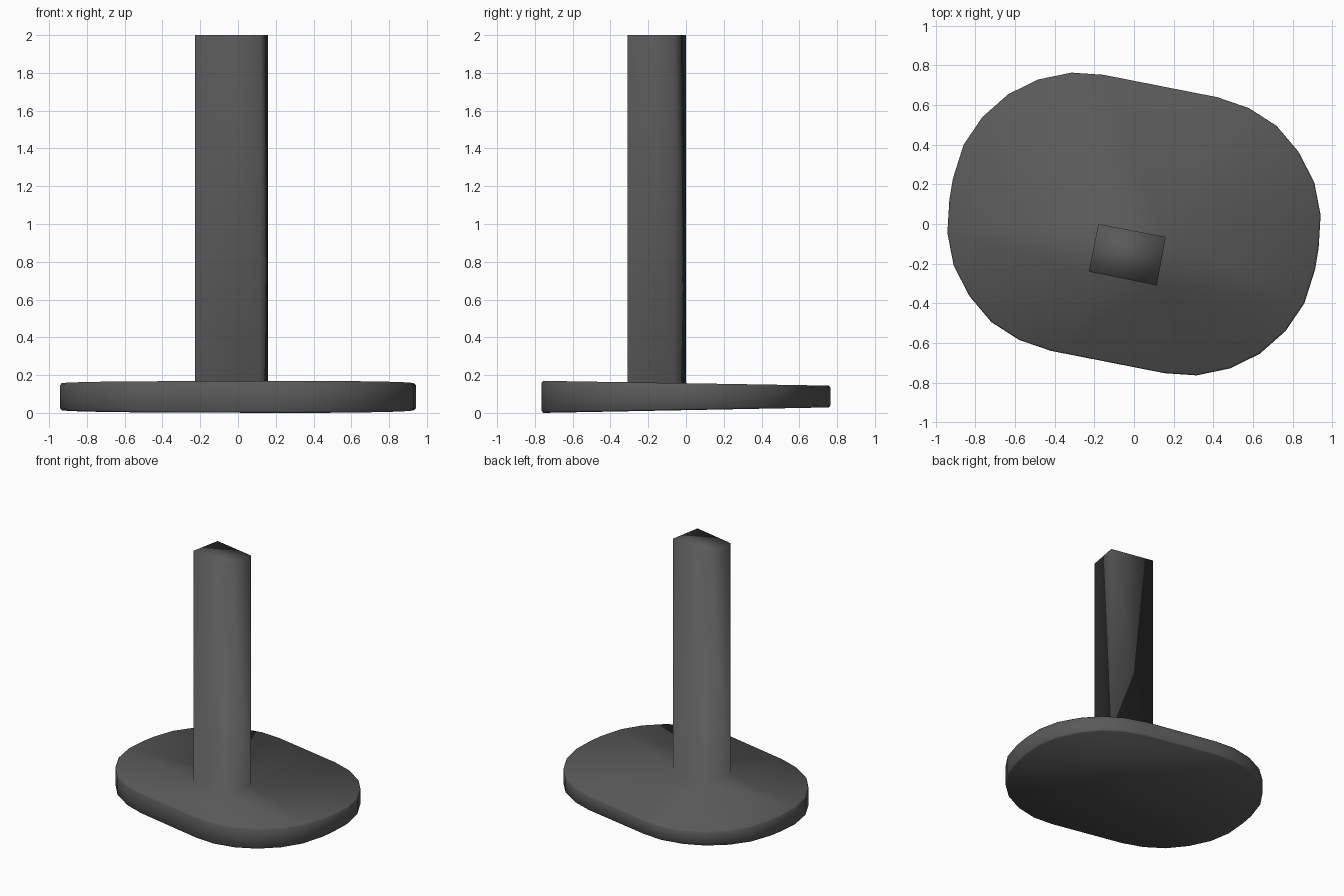
import bpy, bmesh

if "Cube" in bpy.data.objects:
    bpy.data.objects.remove(bpy.data.objects["Cube"])

# One half of the skewed oval base outline; the other half is its 180 degree turn
half = [(0.42, 0.64), (0.58, 0.585), (0.72, 0.495), (0.83, 0.365), (0.91, 0.21),
        (0.942, 0.045), (0.932, -0.12), (0.914, -0.23), (0.86, -0.40),
        (0.765, -0.54), (0.635, -0.655), (0.485, -0.729), (0.315, -0.764), (0.155, -0.753)]
outline = half + [(-x, -y) for x, y in half]
post = [(-0.18, 0.0), (0.16, -0.065), (0.115, -0.31), (-0.228, -0.24)]


def top_z(y):
    return 0.157 - 0.0165 * y


def bottom_z(y):
    return 0.0145 + 0.019 * y


bm = bmesh.new()


def loop(points, height, scale=1.0):
    verts = [bm.verts.new((x * scale, y * scale, height(y))) for x, y in points]
    edges = [bm.edges.new((verts[i - 1], verts[i])) for i in range(len(verts))]
    return verts, edges


def wall(low, high):
    for i in range(len(low)):
        bm.faces.new((low[i - 1], low[i], high[i], high[i - 1]))


# Tapered base slab with slightly eased rims
under, _ = loop(outline, bottom_z, 0.99)
low, _ = loop(outline, lambda y: bottom_z(y) + 0.01)
high, _ = loop(outline, lambda y: top_z(y) - 0.01)
rim, rim_edges = loop(outline, top_z, 0.99)
# Post growing out of the base top
foot, foot_edges = loop(post, top_z)
head, _ = loop(post, lambda y: 2.0)

bmesh.ops.triangle_fill(bm, edges=rim_edges + foot_edges, use_beauty=True)
wall(under, low)
wall(low, high)
wall(high, rim)
wall(foot, head)
bm.faces.new(under)
bm.faces.new(head)
bmesh.ops.recalc_face_normals(bm, faces=bm.faces[:])
for f in bm.faces:
    f.smooth = True

mesh = bpy.data.meshes.new("base_with_post")
bm.to_mesh(mesh)
bm.free()
obj = bpy.data.objects.new("base_with_post", mesh)
bpy.context.collection.objects.link(obj)

# Dark grey finish
dark = bpy.data.materials.new("dark_grey")
dark.diffuse_color = (0.1, 0.1, 0.1, 1)
dark.use_nodes = True
dark.node_tree.nodes["Principled BSDF"].inputs["Base Color"].default_value = dark.diffuse_color
mesh.materials.append(dark)
